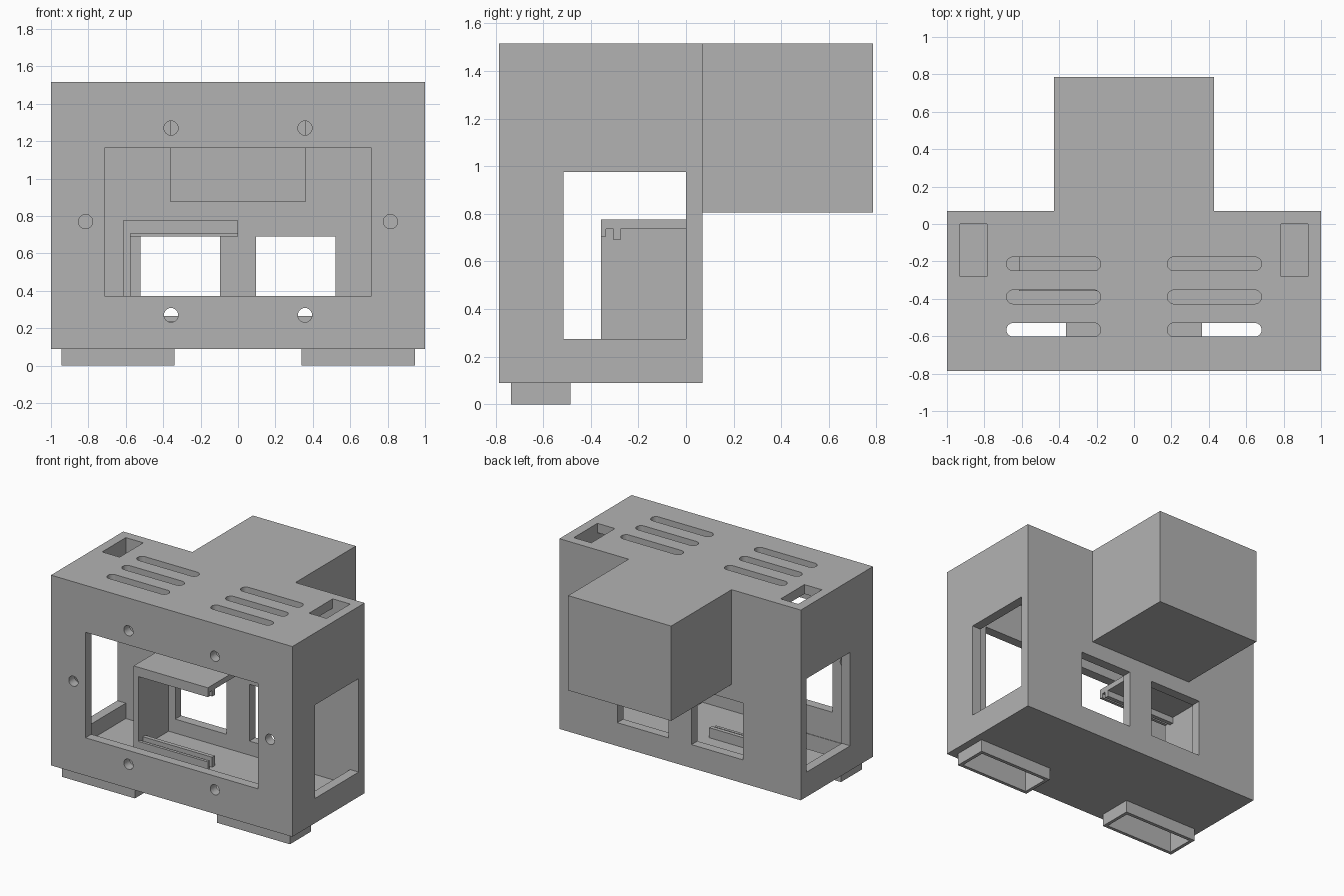
import bpy
import bmesh
from math import pi
from mathutils import Matrix, Vector

if "Cube" in bpy.data.objects:
    bpy.data.objects.remove(bpy.data.objects["Cube"], do_unlink=True)

grey = bpy.data.materials.new("plain grey")
grey.use_nodes = True
grey.diffuse_color = (0.45, 0.45, 0.45, 1)
grey.node_tree.nodes["Principled BSDF"].inputs["Base Color"].default_value = grey.diffuse_color


def finish(name, bm):
    mesh = bpy.data.meshes.new(name)
    bmesh.ops.recalc_face_normals(bm, faces=bm.faces)
    bm.to_mesh(mesh)
    bm.free()
    mesh.materials.append(grey)
    ob = bpy.data.objects.new(name, mesh)
    bpy.context.collection.objects.link(ob)
    return ob


def box(name, x, y, z):
    """Box from (low, high) pairs."""
    bm = bmesh.new()
    lo, hi = Vector((x[0], y[0], z[0])), Vector((x[1], y[1], z[1]))
    size = hi - lo
    bmesh.ops.create_cube(bm, size=1, matrix=Matrix.Translation((lo + hi) / 2) @ Matrix.Diagonal((*size, 1)))
    return finish(name, bm)


def rod(name, centre, radius, depth, stretch=0, along_y=False):
    """Round cutter; stretch pulls its two halves apart along x into a slot."""
    bm = bmesh.new()
    bmesh.ops.create_cone(bm, cap_ends=True, segments=32, radius1=radius, radius2=radius,
                          depth=depth, matrix=Matrix.Rotation(pi / 32, 4, "Z"))
    for v in bm.verts:
        v.co.x += stretch if v.co.x > 0 else -stretch
    if along_y:
        bm.transform(Matrix.Rotation(pi / 2, 4, "X"))
    bm.transform(Matrix.Translation(centre))
    return finish(name, bm)


def combine(target, tools, operation="DIFFERENCE"):
    bpy.context.view_layer.objects.active = target
    for tool in tools:
        tool.hide_render = True
        mod = target.modifiers.new("cut", "BOOLEAN")
        mod.operation = operation
        mod.solver = "EXACT"
        mod.object = tool
        bpy.ops.object.modifier_apply(modifier=mod.name)
        bpy.data.objects.remove(tool, do_unlink=True)


def span(side, a, b):
    """Mirror an x range to the chosen side."""
    return tuple(sorted((side * a, side * b)))


# Outer shell with the rear box merged on
housing = box("housing", (-1, 1), (-0.785, 0.07), (0.09, 1.515))
combine(housing, [box("rear_box", (-0.427, 0.427), (-0.2, 0.785), (0.805, 1.515))], "UNION")

# Hollow interior, rear chamber, front window and side windows
cuts = [
    box("interior", (-0.93, 0.93), (-0.715, 0), (0.16, 1.445)),
    box("rear_chamber", (-0.36, 0.36), (-0.3, 0.715), (0.877, 1.445)),
    box("front_window", (-0.714, 0.714), (-0.9, -0.6), (0.373, 1.163)),
    box("side_windows", (-1.1, 1.1), (-0.515, 0), (0.275, 0.975)),
]
for side in (-1, 1):
    # Rear windows, corner openings in the roof, floor openings over the feet
    cuts.append(box("rear_window", span(side, 0.095, 0.52), (-0.1, 0.2), (0.265, 0.69)))
    cuts.append(box("roof_opening", span(side, 0.785, 0.93), (-0.28, 0), (1.3, 1.6)))
    cuts.append(box("floor_opening", span(side, 0.364, 0.92), (-0.711, -0.51), (0, 0.25)))
    # Roof vents
    for y in (-0.213, -0.39, -0.566):
        cuts.append(rod("vent", (side * 0.43, y, 1.5), 0.037, 0.3, stretch=0.215))
    # Screw holes around the front window
    for x, z in ((0.358, 1.27), (0.358, 0.27), (0.815, 0.77)):
        cuts.append(rod("screw_hole", (side * x, -0.75, z), 0.038, 0.2, along_y=True))
combine(housing, cuts)

# Hollow feet
for side, label in ((-1, "right"), (1, "left")):
    foot = box(label + "_foot", span(side, 0.34, 0.945), (-0.735, -0.485), (0, 0.09))
    combine(foot, [box("foot_hollow", span(side, 0.364, 0.92), (-0.711, -0.51), (-0.1, 0.2))])

# Inner bracket: side panel, top shelf and two pairs of guide rails
box("bracket_panel", (-0.615, -0.575), (-0.357, 0), (0.16, 0.735))
box("bracket_shelf", (-0.615, 0), (-0.357, 0), (0.735, 0.775))
for name, y, top, bottom in (("front", (-0.357, -0.335), 0.705, 0.22),
                             ("back", (-0.305, -0.275), 0.69, 0.235)):
    box(name + "_upper_rail", (-0.575, 0), y, (top, 0.735))
    box(name + "_lower_rail", (-0.575, 0), y, (0.16, bottom))
